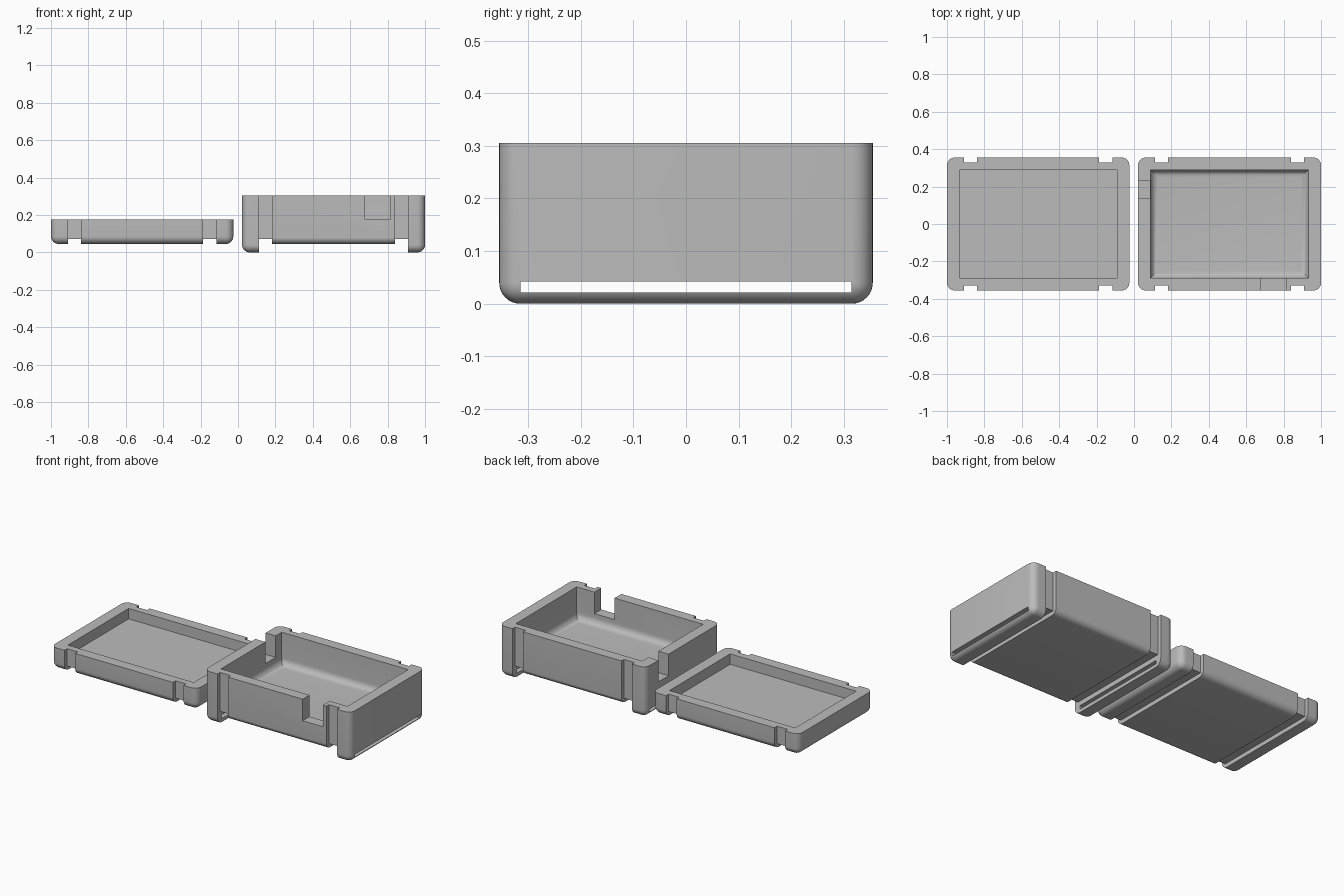
import bpy
import bmesh
import math

if "Cube" in bpy.data.objects:
    bpy.data.objects.remove(bpy.data.objects["Cube"], do_unlink=True)

grey = bpy.data.materials.new("plain grey")
grey.use_nodes = True
colour = (0.5, 0.5, 0.5, 1)
grey.diffuse_color = colour
grey.node_tree.nodes["Principled BSDF"].inputs["Base Color"].default_value = colour

HALF_Y = 0.355     # half depth of both shells
RADIUS = 0.04      # outer rounding
TOP = 0.5          # cutters reach above everything
GROOVE_W = 0.071


def finish(bm, name):
    bmesh.ops.recalc_face_normals(bm, faces=bm.faces)
    mesh = bpy.data.meshes.new(name)
    bm.to_mesh(mesh)
    bm.free()
    mesh.materials.append(grey)
    obj = bpy.data.objects.new(name, mesh)
    bpy.context.collection.objects.link(obj)
    return obj


def box(name, xs, ys, zs, radius=0, round_corners=False):
    """Box with optionally rounded bottom edges and upright corners."""
    bm = bmesh.new()
    bmesh.ops.create_cube(bm, size=1)
    for v in bm.verts:
        for i, (lo, hi) in enumerate((xs, ys, zs)):
            v.co[i] = lo if v.co[i] < 0 else hi
    if radius:
        edges = []
        for e in bm.edges:
            a, b = (v.co.z for v in e.verts)
            if max(a, b) == min(v.co.z for v in bm.verts) or (a != b and round_corners):
                edges.append(e)
        bmesh.ops.bevel(bm, geom=edges, offset=radius, segments=8,
                        profile=0.5, affect='EDGES')
    return finish(bm, name)


def trough(name, x0, x1, half, bottom, radius=0):
    """U-shaped cutter that trims a slice of shell to a narrower section."""
    inner = [(half, TOP)]
    if radius:
        for i in range(9):
            a = math.pi / 2 * i / 8
            inner.append((half - radius + radius * math.cos(a),
                          bottom + radius - radius * math.sin(a)))
    else:
        inner.append((half, bottom))
    inner += [(-y, z) for y, z in reversed(inner)]
    outline = inner + [(-TOP, TOP), (-TOP, -TOP), (TOP, -TOP), (TOP, TOP)]
    bm = bmesh.new()
    face = bm.faces.new([bm.verts.new((x0, y, z)) for y, z in outline])
    out = bmesh.ops.extrude_face_region(bm, geom=[face])
    moved = [g for g in out["geom"] if isinstance(g, bmesh.types.BMVert)]
    bmesh.ops.translate(bm, verts=moved, vec=(x1 - x0, 0, 0))
    return finish(bm, name)


def carve(obj, cutters):
    bpy.ops.object.select_all(action='DESELECT')
    obj.select_set(True)
    bpy.context.view_layer.objects.active = obj
    for c in cutters:
        mod = obj.modifiers.new(c.name, 'BOOLEAN')
        mod.operation = 'DIFFERENCE'
        mod.solver = 'EXACT'
        mod.object = c
        bpy.ops.object.modifier_apply(modifier=mod.name)
        bpy.data.objects.remove(c, do_unlink=True)
    bpy.ops.object.shade_smooth_by_angle(angle=math.radians(30))


def shell(name, x0, x1, z0, z1, floor_radius):
    """Open tray with two strap grooves; returns the tray and its cutters."""
    tray = box(name, (x0, x1), (-HALF_Y, HALF_Y), (z0, z1), RADIUS, True)
    cuts = [box("cavity", (x0 + 0.067, x1 - 0.067), (-0.29, 0.29),
                (0.112, TOP), floor_radius)]
    for gx in (x0 + 0.09, x1 - 0.09 - GROOVE_W):
        cuts.append(trough("strap_groove", gx, gx + GROOVE_W, 0.33, 0.07))
    return tray, cuts


# Shallow lid, lying open side up
lid, cuts = shell("box_lid", -1, -0.025, 0.045, 0.175, 0)
carve(lid, cuts)

# Deep base: raised belly between two end feet
base, cuts = shell("box_base", 0.022, 1, 0, 0.305, 0.04)
cuts += [
    trough("raised_belly", 0.15, 0.87, HALF_Y + 0.0005, 0.045, 0.035),
    box("foot_slot", (-0.01, 1.1), (-0.315, 0.315), (0.021, 0.042)),
    box("front_notch", (0.68, 0.815), (-TOP, -0.2), (0.175, TOP)),
    box("side_notch", (-0.01, 0.2), (0.135, 0.232), (0.175, TOP)),
]
carve(base, cuts)
